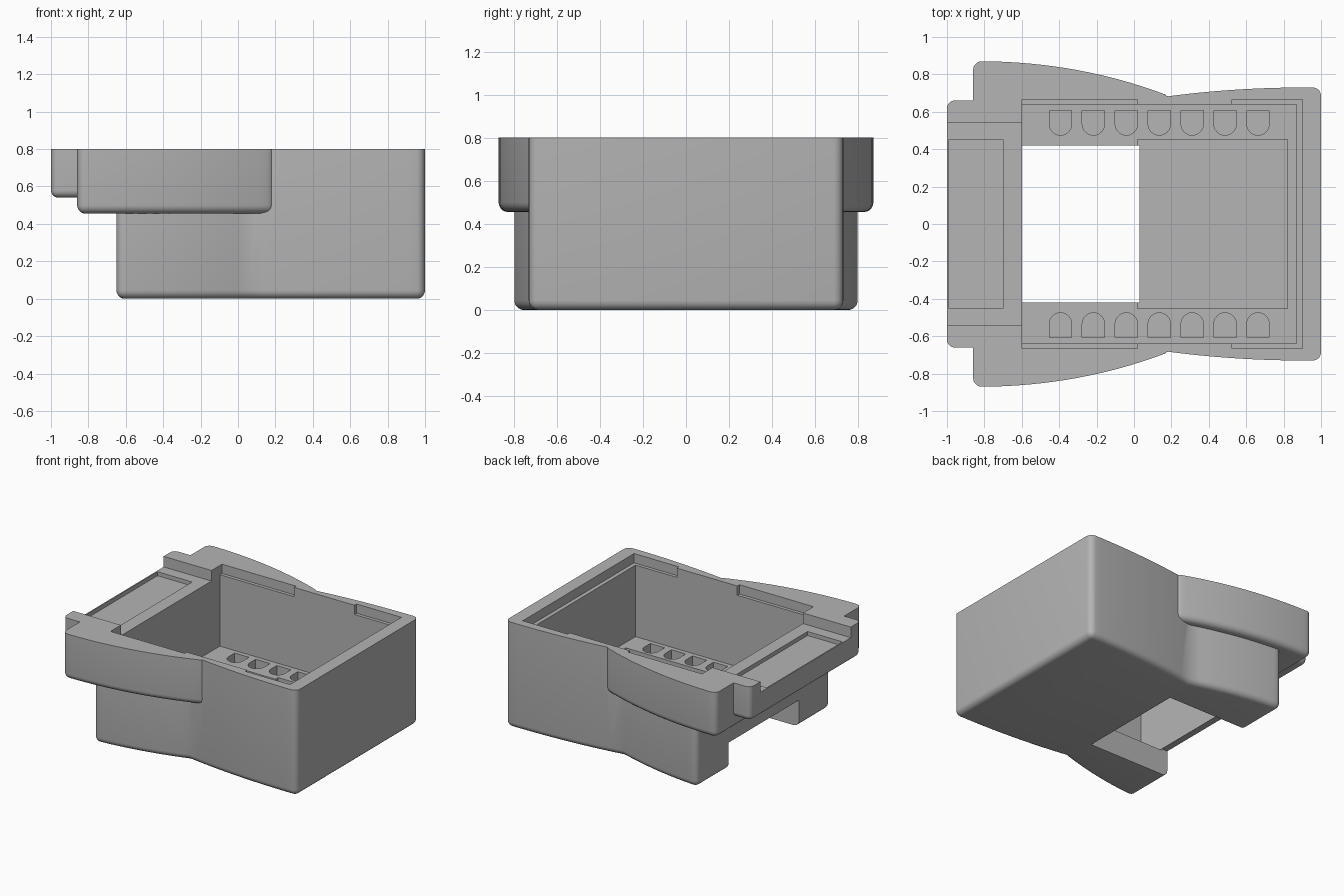
import bpy, bmesh, math

cube = bpy.data.objects.get("Cube")
if cube:
    bpy.data.objects.remove(cube, do_unlink=True)

TOP = 0.8
FLOOR = 0.19

grey = bpy.data.materials.new("plain_grey")
grey.use_nodes = True
colour = (0.46, 0.46, 0.46, 1)
grey.diffuse_color = colour
grey.node_tree.nodes["Principled BSDF"].inputs["Base Color"].default_value = colour


def prism(name, outlines, z0, z1, fillet=0):
    """Extrude closed outlines; optionally round the lower rim and upright corners."""
    bm = bmesh.new()
    for outline in outlines:
        face = bm.faces.new([bm.verts.new((x, y, z0)) for x, y in outline])
        up = bmesh.ops.extrude_face_region(bm, geom=[face])["geom"]
        for v in up:
            if isinstance(v, bmesh.types.BMVert):
                v.co.z = z1
    bmesh.ops.recalc_face_normals(bm, faces=bm.faces)
    if fillet:
        def rounded(e):
            low = [v.co.z < z0 + 0.001 for v in e.verts]
            if all(low):
                return True
            return any(low) and e.calc_face_angle_signed() > math.radians(60)
        bmesh.ops.bevel(bm, geom=[e for e in bm.edges if rounded(e)], offset=fillet,
                        offset_type='OFFSET', segments=5, profile=0.5,
                        affect='EDGES', clamp_overlap=True)
    mesh = bpy.data.meshes.new(name)
    bm.to_mesh(mesh)
    bm.free()
    mesh.materials.append(grey)
    obj = bpy.data.objects.new(name, mesh)
    bpy.context.collection.objects.link(obj)
    return obj


def rect(x0, x1, y0, y1):
    return [(x0, y0), (x1, y0), (x1, y1), (x0, y1)]


def mirrored(side):
    """Close a +y side profile with its reflection."""
    return side + [(x, -y) for x, y in reversed(side)]


def curve(a, control, b, steps=10):
    """Quadratic curve from a to b."""
    pts = []
    for i in range(steps + 1):
        t = i / steps
        pts.append(tuple((1 - t) ** 2 * p + 2 * t * (1 - t) * q + t * t * r
                         for p, q, r in zip(a, control, b)))
    return pts


def combine(target, tool, operation):
    mod = target.modifiers.new(operation.title(), 'BOOLEAN')
    mod.object = tool
    mod.operation = operation
    mod.solver = 'EXACT'
    bpy.context.view_layer.objects.active = target
    bpy.ops.object.modifier_apply(modifier=mod.name)
    bpy.data.objects.remove(tool, do_unlink=True)


# Waisted main body
lower = curve((-0.65, 0.8), (-0.3, 0.78), (0.06, 0.665))
end = curve((0.06, 0.665), (0.5, 0.735), (1, 0.73))
housing = prism("housing", [mirrored(lower + end[1:])], 0, TOP, 0.045)

# Overhanging upper flange and the end tongue
flange_side = curve((-0.86, 0.87), (-0.3, 0.875), (0.2, 0.68), 14)
combine(housing, prism("flange", [mirrored(flange_side)], 0.455, TOP, 0.045), 'UNION')
combine(housing, prism("tongue", [rect(-1, -0.5, -0.66, 0.66)], 0.54, TOP, 0.04), 'UNION')

# Cavity, shallow floor recess and slot through the floor and end wall
cuts = [
    ("cavity", [rect(-0.6, 0.87, -0.64, 0.64)], FLOOR, 1),
    ("floor_recess", [rect(0.02, 0.82, -0.452, 0.452)], FLOOR - 0.03, 0.5),
    ("floor_slot", [rect(-0.9, 0.03, -0.42, 0.42)], -0.1, FLOOR + 0.01),
    ("tongue_recess", [rect(-1.1, -0.58, -0.54, 0.54)], 0.72, 1),
    ("tongue_inset", [rect(-0.99, -0.7, -0.452, 0.452)], 0.69, 1),
    # Rim notches on the sides and across the far end
    ("side_notch", [rect(-0.6, 0.02, -0.665, 0.665)], 0.73, 1),
    ("end_notch", [rect(0.525, 0.9, -0.665, 0.665)], 0.73, 1),
]

# Two rows of round-ended floor pockets
pockets = []
for i in range(7):
    x = -0.393 + i * 0.176
    for s in (-1, 1):
        arc = [(x + 0.06 * math.cos(a), s * (0.535 - 0.06 * math.sin(a)))
               for a in (math.pi * k / 12 for k in range(13))]
        pockets.append([(x + 0.06, s * 0.607)] + arc + [(x - 0.06, s * 0.607)])
cuts.append(("pockets", pockets, FLOOR - 0.08, FLOOR + 0.1))

for name, outlines, z0, z1 in cuts:
    combine(housing, prism(name, outlines, z0, z1), 'DIFFERENCE')

# Smooth fillets with crisp edges
bpy.ops.object.select_all(action='DESELECT')
housing.select_set(True)
bpy.context.view_layer.objects.active = housing
bpy.ops.object.shade_smooth_by_angle(angle=math.radians(30))
